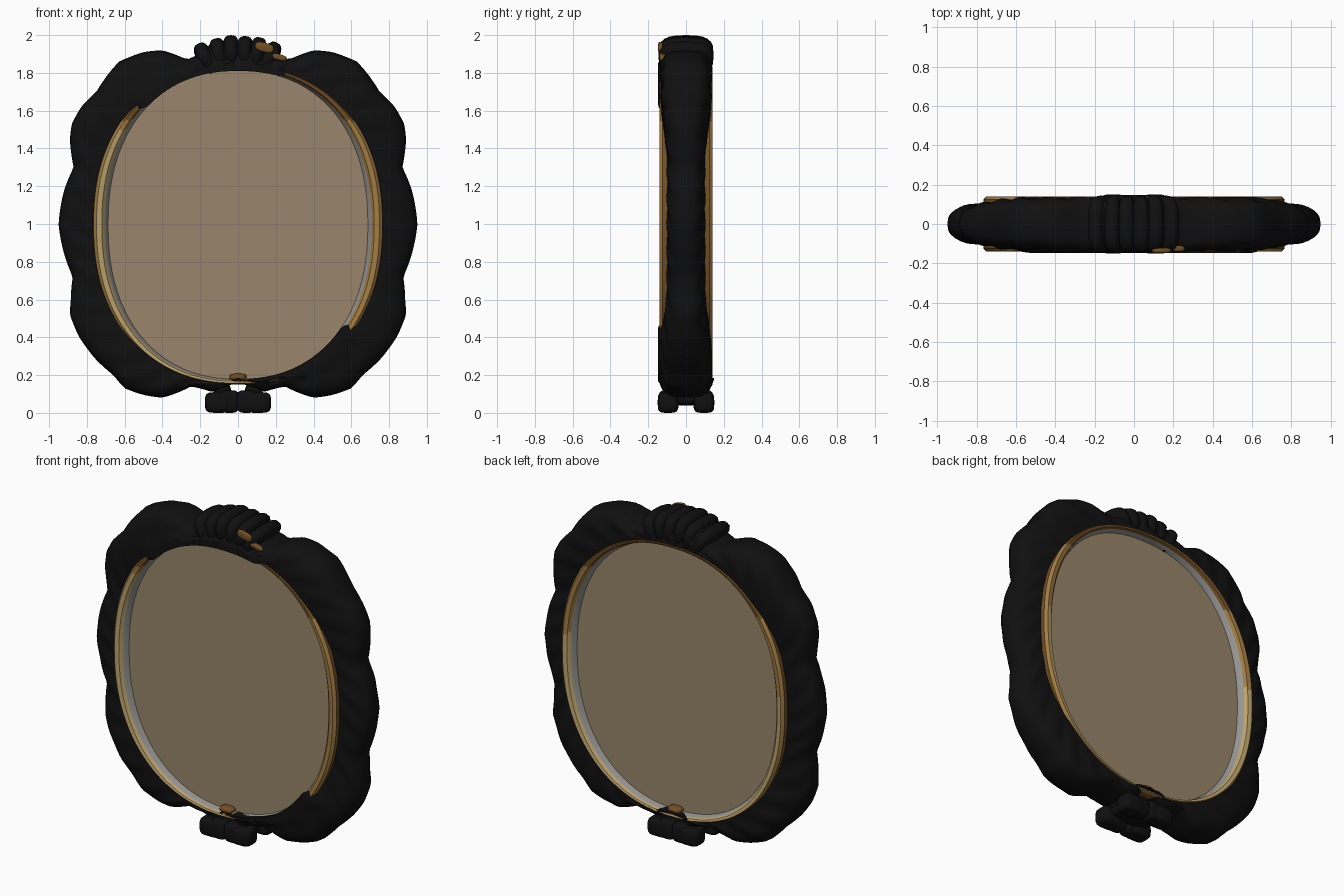
import bpy, bmesh, math
from mathutils import Matrix, Vector

if "Cube" in bpy.data.objects:
    bpy.data.objects.remove(bpy.data.objects["Cube"])

CZ, A, C, N, SEG = 0.995, 0.685, 0.815, 2.25, 240


def material(name, rgb):
    m = bpy.data.materials.new(name)
    m.diffuse_color = (*rgb, 1)
    m.use_nodes = True
    m.node_tree.nodes["Principled BSDF"].inputs["Base Color"].default_value = m.diffuse_color
    return m


BLACK = material("black", (0.005, 0.005, 0.005))
GOLD = material("gold", (0.36, 0.20, 0.055))
PALE = material("pale_gold", (0.50, 0.36, 0.15))
BRONZE = material("bronze", (0.17, 0.08, 0.018))
SILVER = material("silver", (0.30, 0.30, 0.29))
GLASS = material("tan_glass", (0.32, 0.235, 0.145))


def finish(name, bm, mats, angle=35):
    bmesh.ops.recalc_face_normals(bm, faces=bm.faces)
    me = bpy.data.meshes.new(name)
    bm.to_mesh(me)
    bm.free()
    for m in mats:
        me.materials.append(m)
    ob = bpy.data.objects.new(name, me)
    bpy.context.collection.objects.link(ob)
    bpy.ops.object.select_all(action='DESELECT')
    ob.select_set(True)
    bpy.context.view_layer.objects.active = ob
    bpy.ops.object.shade_smooth_by_angle(angle=math.radians(angle))
    return ob


def opening(th, d=0.0):
    """Radius of the oval opening, widened by d (less at top and bottom)."""
    a, c = A + d, C + 0.35 * d
    return (abs(math.cos(th) / a) ** N + abs(math.sin(th) / c) ** N) ** (-1 / N)


def smooth(lo, hi, v):
    t = max(0.0, min(1.0, (v - lo) / (hi - lo)))
    return t * t * (3 - 2 * t)


def loft(bm, rings, closed):
    """Join rings of points around the oval into a skin; returns (face, strip)."""
    vs = [[bm.verts.new(p) for p in r] for r in rings]
    n, k, out = len(vs), len(vs[0]), []
    for i in range(n):
        a, b = vs[i], vs[(i + 1) % n]
        for j in range(k if closed else k - 1):
            jj = (j + 1) % k
            out.append((bm.faces.new((a[j], a[jj], b[jj], b[j])), j))
    return out


# scalloped outer outline, right half, bottom to top
HALF = [(0, .165), (.06, .14), (.13, .11), (.2, .13), (.25, .14), (.3, .115), (.4, .08),
        (.5, .095), (.6, .13), (.66, .2), (.75, .28), (.84, .4), (.89, .52), (.885, .6),
        (.875, .72), (.92, .84), (.95, 1.0), (.92, 1.18), (.87, 1.3), (.89, 1.45),
        (.88, 1.53), (.83, 1.62), (.75, 1.7), (.69, 1.79), (.63, 1.86), (.5, 1.91),
        (.4, 1.92), (.27, 1.87), (.2, 1.9), (.15, 1.95), (0, 1.96)]
POLAR = [(math.atan2(z - CZ, x), math.hypot(x, z - CZ)) for x, z in HALF]


def outline(th):
    t = math.asin(max(-1, min(1, math.sin(th))))
    for (t0, r0), (t1, r1) in zip(POLAR, POLAR[1:]):
        if t <= t1 + 1e-9:
            return r0 + (r1 - r0) * (t - t0) / (t1 - t0)
    return POLAR[-1][1]


def cover(th, side):
    """How far the black leaves lap over the gold ring (front is side -1)."""
    deg = math.degrees(th)
    spans = [(73, 130), (-88, -42)] if side < 0 else [(-97, -83)]
    return max(min(smooth(a - 3, a + 3, deg), 1 - smooth(b - 3, b + 3, deg)) for a, b in spans)


def polar(r, th, y):
    return (r * math.cos(th), y, CZ + r * math.sin(th))


ANGLES = [-math.pi + 2 * math.pi * i / SEG for i in range(SEG)]

# black carved frame
STEPS = [0, .06, .15, .28, .42, .56, .7, .82, .91, .97]
rings = []
for th in ANGLES:
    R = outline(th)
    w = smooth(.4, .8, abs(math.sin(th)))
    h, p = .10 + .034 * w, 2.5 + 1.0 * w

    def half(side):
        cv = cover(th, side)
        rin = min(opening(th, .07 * (1 - cv)), R - .02)
        pts = []
        for t in STEPS:
            y = h * (1 - t ** p) ** (1 / p)
            y += .007 * math.sin(36 * th + 7 * t) * math.sin(math.pi * t)
            if t < .35:
                y += cv * max(0, .147 - y)
            pts.append(polar(rin + (R - rin) * t, th, side * y))
        return pts
    rings.append(half(-1) + [polar(R, th, 0)] + half(1)[::-1])
bm = bmesh.new()
loft(bm, rings, True)
finish("carved_frame", bm, [BLACK])

# gold ring with silver inner lip, front and back
PROFILE = [(0, .08), (.015, .113), (.022, .12), (.036, .137), (.064, .141), (.08, .125), (.083, .08)]
for name, side in (("front_gold_ring", -1), ("back_gold_ring", 1)):
    bm = bmesh.new()
    faces = loft(bm, [[polar(opening(th, d), th, side * y) for d, y in PROFILE] for th in ANGLES], False)
    for f, j in faces:
        c = f.calc_center_median()
        low = c.z < (1.5 if side < 0 else 1.1)
        if j < 2:
            f.material_index = 3
        elif j < 4 and low and (side > 0 or c.x < 0):
            f.material_index = 1
        elif c.z > 1.55 or j == 5:
            f.material_index = 2
    finish(name, bm, [GOLD, PALE, BRONZE, SILVER])

# mirror plate
bm = bmesh.new()
front = [bm.verts.new(polar(opening(th, .004), th, -.085)) for th in ANGLES]
face = bm.faces.new(front)
ext = bmesh.ops.extrude_face_region(bm, geom=[face], use_keep_orig=True)
bmesh.ops.translate(bm, vec=(0, .17, 0),
                    verts=[v for v in ext["geom"] if isinstance(v, bmesh.types.BMVert)])
finish("mirror_plate", bm, [GLASS])


def lumps(name, items, mat, power=.7):
    """Rounded lumps: (centre, half sizes, tilt in degrees about y)."""
    bm = bmesh.new()
    for loc, size, tilt in items:
        new = bmesh.ops.create_uvsphere(bm, u_segments=20, v_segments=12, radius=1)["verts"]
        M = Matrix.Translation(loc) @ Matrix.Rotation(math.radians(tilt), 4, 'Y')
        for v in new:
            q = [math.copysign(abs(c) ** power, c) * s for c, s in zip(v.co, size)]
            v.co = M @ Vector(q)
    return finish(name, bm, [mat], 60)


# crest fan on top
lumps("crest_fan", [((x, 0, z), (.045, .145, .09), a) for x, z, a in
                    ((-.17, 1.875, -28), (-.10, 1.895, -12), (-.035, 1.91, -3),
                     (.035, 1.905, 3), (.10, 1.90, 12), (.165, 1.88, 28))], BLACK)

# worn gold patches on the crest and right leaf
lumps("gold_patches", [((.14, -.135, 1.935), (.05, .014, .025), 15),
                       ((.21, -.125, 1.885), (.05, .016, .016), 15),
                       ((.62, -.118, 1.665), (.014, .014, .014), 0),
                       ((.19, -.045, 1.935), (.028, .03, .022), 40)], BRONZE)

# bow-shaped foot
foot = [((0, 0, .075), (.13, .10, .035), 0)]
for sx in (-1, 1):
    foot.append(((sx * .085, 0, .125), (.045, .10, .04), sx * 25))
    for sy in (-1, 1):
        foot.append(((sx * .105, sy * .095, .055), (.07, .055, .055), 0))
        foot.append(((sx * .045, sy * .10, .06), (.05, .045, .06), 0))
lumps("bow_foot", foot, BLACK, .5)

# small bronze clasp above the foot
lumps("clasp", [((0, s * .10, .19), (.045, .035, .018), 0) for s in (-1, 1)], BRONZE)
